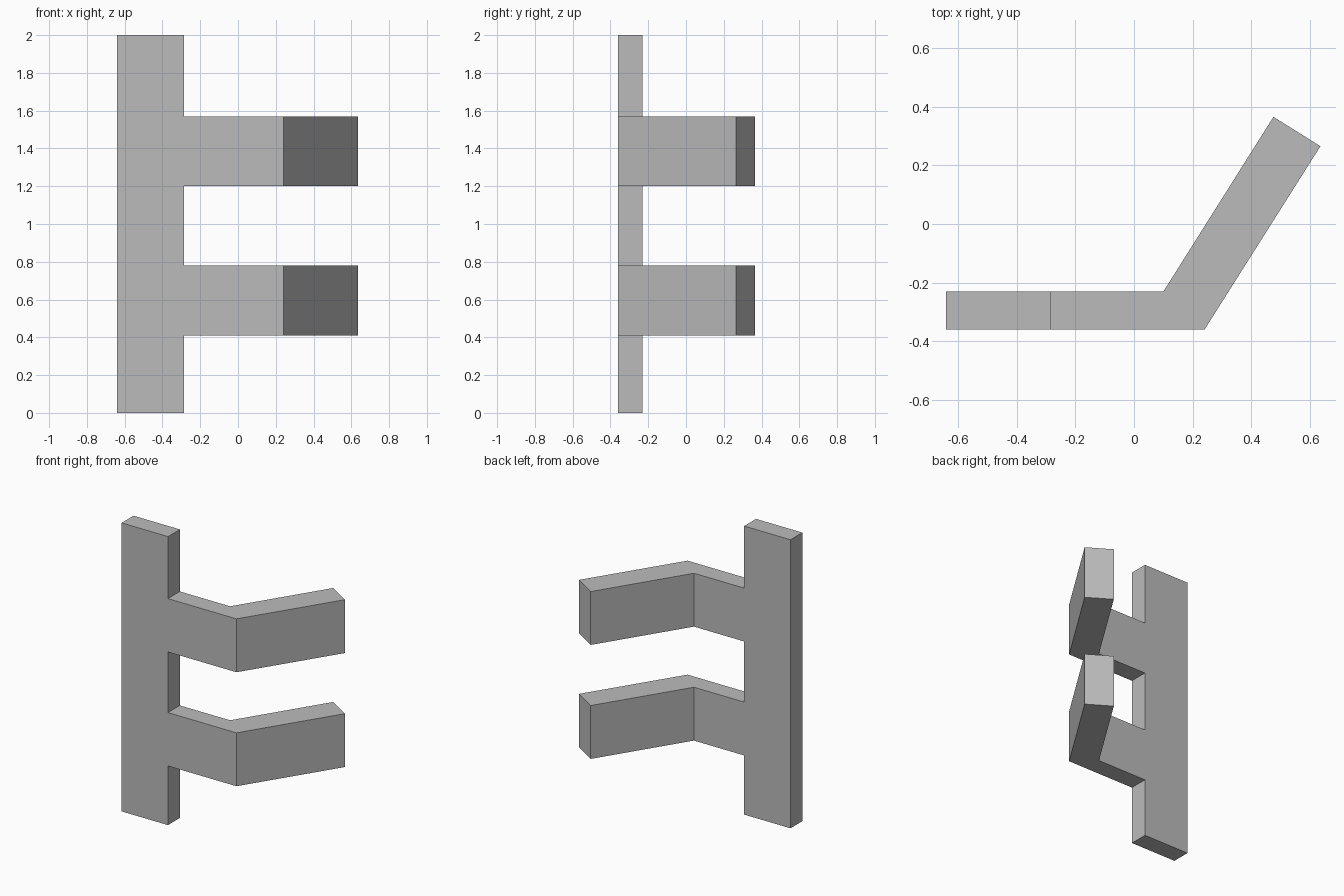
import bpy
import bmesh
import math

cube = bpy.data.objects.get("Cube")
if cube:
    bpy.data.objects.remove(cube, do_unlink=True)

# Plain grey material
grey = bpy.data.materials.new("plain grey")
grey.use_nodes = True
color = (0.5, 0.5, 0.5, 1)
grey.diffuse_color = color
grey.node_tree.nodes["Principled BSDF"].inputs["Base Color"].default_value = color

LEFT, RIGHT = -0.64, -0.285
FRONT, BACK = -0.36, -0.23
LEVELS = [0, 0.41, 0.78, 1.2, 1.57, 2]
# Arm path: front and back corners at the bend, then at the tip
ARM_PATH = [((0.24, FRONT), (0.10, BACK)), ((0.635, 0.265), (0.475, 0.365))]

bm = bmesh.new()

# Post: a rectangle extruded upwards band by band
corners = [(LEFT, FRONT), (RIGHT, FRONT), (RIGHT, BACK), (LEFT, BACK)]
rings = [[bm.verts.new((x, y, z)) for x, y in corners] for z in LEVELS]
bm.faces.new(rings[0][::-1])
bm.faces.new(rings[-1])
arm_roots = []
for band, (low, high) in enumerate(zip(rings, rings[1:])):
    for i in range(4):
        j = (i + 1) % 4
        face = bm.faces.new((low[i], low[j], high[j], high[i]))
        if i == 1 and band % 2:
            arm_roots.append(face)

# Arms: the inner side faces extruded along the bent path
for face in arm_roots:
    for front, back in ARM_PATH:
        middle = (face.verts[0].co.y + face.verts[1].co.y) / 2
        new = bmesh.ops.extrude_face_region(bm, geom=[face])
        bmesh.ops.delete(bm, geom=[face], context='FACES_ONLY')
        face = next(g for g in new["geom"] if isinstance(g, bmesh.types.BMFace))
        for v in face.verts:
            v.co.x, v.co.y = front if v.co.y < middle else back

# Merge coplanar bands into clean flat faces
bmesh.ops.dissolve_limit(bm, angle_limit=math.radians(0.5),
                         verts=bm.verts[:], edges=bm.edges[:])
bmesh.ops.recalc_face_normals(bm, faces=bm.faces[:])

mesh = bpy.data.meshes.new("post_with_bent_arms")
bm.to_mesh(mesh)
bm.free()
mesh.materials.append(grey)
post = bpy.data.objects.new("post_with_bent_arms", mesh)
bpy.context.collection.objects.link(post)
